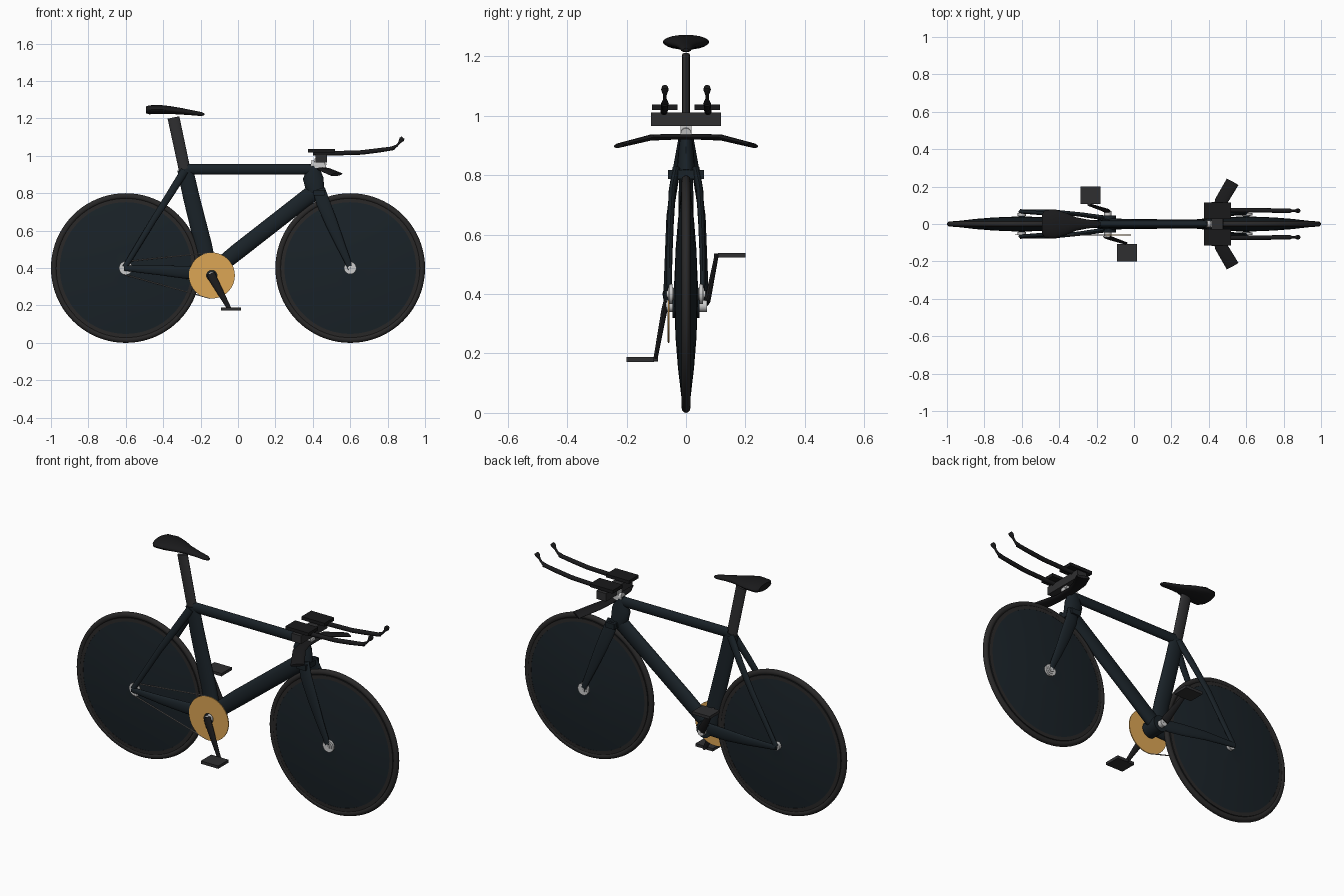
import bpy, bmesh, math
from mathutils import Vector

X, Y, Z = Vector((1, 0, 0)), Vector((0, 1, 0)), Vector((0, 0, 1))


def mat(name, r, g, b):
    m = bpy.data.materials.new(name)
    m.diffuse_color = (r, g, b, 1)
    return m


CARBON = mat("dark_frame", 0.010, 0.016, 0.021)
BLACK = mat("black", 0.010, 0.010, 0.011)
RUBBER = mat("rubber", 0.022, 0.021, 0.021)
GREY = mat("dark_grey", 0.028, 0.028, 0.030)
GOLD = mat("gold", 0.72, 0.38, 0.09)
SILVER = mat("silver", 0.6, 0.6, 0.62)
CHAIN = mat("chain_grey", 0.25, 0.23, 0.22)


def finish(name, bm, material, angle=40):
    bmesh.ops.recalc_face_normals(bm, faces=bm.faces[:])
    me = bpy.data.meshes.new(name)
    bm.to_mesh(me)
    bm.free()
    ob = bpy.data.objects.new(name, me)
    bpy.context.collection.objects.link(ob)
    me.materials.append(material)
    bpy.ops.object.select_all(action='DESELECT')
    ob.select_set(True)
    bpy.context.view_layer.objects.active = ob
    bpy.ops.object.shade_smooth_by_angle(angle=math.radians(angle))
    return ob


def bridge(bm, rings, closed):
    n = len(rings[0])
    pairs = list(zip(rings, rings[1:])) + ([(rings[-1], rings[0])] if closed else [])
    for a, b in pairs:
        for i in range(n):
            j = (i + 1) % n
            bm.faces.new((a[i], a[j], b[j], b[i]))


def tube(name, pts, material, ref=Y, n=16):
    """Oval tube; pts = (x, y, z, half size along ref, half size across)."""
    bm = bmesh.new()
    pos = [Vector(p[:3]) for p in pts]
    rings = []
    for k, p in enumerate(pts):
        t = (pos[min(k + 1, len(pts) - 1)] - pos[max(k - 1, 0)]).normalized()
        u = (ref - t * ref.dot(t)).normalized()
        v = t.cross(u)
        rings.append([bm.verts.new(pos[k] + u * p[3] * math.cos(a) + v * p[4] * math.sin(a))
                      for a in (2 * math.pi * i / n for i in range(n))])
    bridge(bm, rings, False)
    bm.faces.new(rings[0])
    bm.faces.new(rings[-1])
    return finish(name, bm, material)


def lathe(name, centre, profile, material, n=64):
    """Closed (radius, y) profile turned round a y axis."""
    bm = bmesh.new()
    c = Vector(centre)
    rings = []
    for i in range(n):
        a = 2 * math.pi * i / n
        rings.append([bm.verts.new(c + Vector((r * math.cos(a), y, r * math.sin(a)))) for r, y in profile])
    bridge(bm, rings, True)
    return finish(name, bm, material)


def cyl(name, centre, r, y0, y1, material, hole=0.002, n=32):
    return lathe(name, centre, [(hole, y0), (r, y0), (r, y1), (hole, y1)], material, n)


def box(name, lo, hi, material):
    bm = bmesh.new()
    bmesh.ops.create_cube(bm, size=1)
    for v in bm.verts:
        v.co = Vector([(l + h) / 2 + c * (h - l) for l, h, c in zip(lo, hi, v.co)])
    return finish(name, bm, material)


# wheels: lens shaped discs, rims, tyres
half = [(0.372, 0.012), (0.335, 0.017), (0.30, 0.021), (0.25, 0.027), (0.2, 0.031),
        (0.15, 0.035), (0.1, 0.037), (0.05, 0.039), (0.01, 0.042)]
disc = half + [(r, -y) for r, y in reversed(half)]
tyre = [(0.384 + 0.016 * math.cos(a), 0.0145 * math.sin(a))
        for a in (2 * math.pi * i / 12 for i in range(12))]
for end, x in (("rear", -0.6), ("front", 0.6)):
    c = (x, 0, 0.4)
    lathe(end + "_disc", c, disc, CARBON, 80)
    lathe(end + "_tyre", c, tyre, RUBBER, 80)
    lathe(end + "_rim", c, [(0.352, 0.0155), (0.372, 0.0145), (0.372, -0.0145), (0.352, -0.0155)], RUBBER, 80)
    cyl(end + "_axle", c, 0.012, -0.065, 0.065, SILVER)
    for s in (-1, 1):
        cyl(end + "_hub_cap", c, 0.022, s * 0.042, s * 0.06, SILVER)
        if end == "front":
            cyl("front_hub_ring", c, 0.033, s * 0.046, s * 0.058, SILVER, 0.02)

# main frame tubes
tube("seat_tube", [(-0.155, 0, 0.38, 0.03, 0.045), (-0.185, 0, 0.52, 0.022, 0.046),
                   (-0.25, 0, 0.78, 0.02, 0.044), (-0.283, 0, 0.93, 0.018, 0.042)], CARBON)
tube("top_tube", [(-0.27, 0, 0.928, 0.018, 0.028), (0.40, 0, 0.928, 0.018, 0.028)], CARBON)
tube("down_tube", [(-0.13, 0, 0.385, 0.03, 0.04), (0.0, 0, 0.49, 0.026, 0.044),
                   (0.41, 0, 0.81, 0.024, 0.044)], CARBON)
tube("head_tube", [(0.405, 0, 0.955, 0.016, 0.024), (0.404, 0, 0.93, 0.02, 0.035),
                   (0.402, 0, 0.88, 0.026, 0.055), (0.412, 0, 0.825, 0.03, 0.05),
                   (0.425, 0, 0.80, 0.03, 0.042)], CARBON)
cyl("bottom_bracket", (-0.14, 0, 0.365), 0.045, -0.045, 0.045, CARBON)
box("fork_crown", (0.405, -0.06, 0.787), (0.462, 0.06, 0.817), CARBON)

# paired stays and fork legs
for s in (-1, 1):
    tube("seat_stay", [(-0.285, s * 0.012, 0.92, 0.014, 0.022), (-0.36, s * 0.035, 0.80, 0.013, 0.02),
                       (-0.45, s * 0.055, 0.66, 0.011, 0.017), (-0.605, s * 0.066, 0.405, 0.01, 0.014)], CARBON)
    tube("chain_stay", [(-0.14, s * 0.03, 0.37, 0.013, 0.035), (-0.28, s * 0.05, 0.377, 0.012, 0.034),
                        (-0.42, s * 0.066, 0.388, 0.01, 0.026), (-0.61, s * 0.07, 0.4, 0.009, 0.014)], CARBON)
    tube("fork_leg", [(0.432, s * 0.032, 0.82, 0.014, 0.034), (0.455, s * 0.046, 0.75, 0.012, 0.037),
                      (0.50, s * 0.052, 0.64, 0.011, 0.033), (0.55, s * 0.056, 0.52, 0.01, 0.024),
                      (0.585, s * 0.056, 0.44, 0.009, 0.018), (0.60, s * 0.056, 0.392, 0.008, 0.013)], CARBON)

# drivetrain
BB = (-0.14, 0, 0.36)
lathe("chainring", BB, [(0.028, -0.061), (0.123, -0.061), (0.123, -0.056), (0.028, -0.056)], GOLD)
cyl("crank_spindle", BB, 0.02, -0.07, 0.07, SILVER)
cyl("rear_cog", (-0.6, 0, 0.4), 0.036, -0.06, -0.056, SILVER)
for z0, z1, x0 in ((0.436, 0.482, -0.59), (0.366, 0.238, -0.61)):
    tube("chain_run", [(x0, -0.0585, z0, 0.003, 0.003), (-0.15, -0.0585, z1, 0.003, 0.003)], CHAIN, n=8)
for side, s, px, pz in (("right", -1, -0.045, 0.18), ("left", 1, -0.24, 0.53)):
    tube(side + "_crank", [(-0.145, s * 0.068, 0.37, 0.009, 0.022), (-0.135 if s < 0 else -0.15, s * 0.073, 0.345 if s < 0 else 0.38, 0.01, 0.023),
                           (px, s * 0.103, pz, 0.007, 0.011)], BLACK)
    lo, hi = sorted((s * 0.108, s * 0.2))
    box(side + "_pedal", (px - 0.054 + 0.008, lo, pz - 0.008), (px + 0.054 + 0.008, hi, pz + 0.008), GREY)
    cyl(side + "_pedal_axle", (px, 0, pz), 0.007, s * 0.095, s * 0.15, GREY)

# seat post and saddle
tube("seat_post", [(-0.28, 0, 0.90, 0.013, 0.031), (-0.345, 0, 1.205, 0.013, 0.032)], GREY)
tube("saddle", [(-0.492, 0, 1.246, 0.055, 0.018), (-0.475, 0, 1.246, 0.075, 0.024),
                (-0.42, 0, 1.248, 0.078, 0.024), (-0.365, 0, 1.245, 0.06, 0.021),
                (-0.31, 0, 1.239, 0.036, 0.018), (-0.25, 0, 1.231, 0.024, 0.014),
                (-0.20, 0, 1.224, 0.019, 0.011), (-0.18, 0, 1.221, 0.01, 0.006)], BLACK, n=20)

# stem and base bar
tube("stem", [(0.39, 0, 0.955, 0.019, 0.022), (0.47, 0, 0.94, 0.018, 0.018)], SILVER)
box("stem_riser", (0.41, -0.018, 0.935), (0.465, 0.018, 0.985), SILVER)
tube("base_bar", [(0.527, -0.225, 0.9, 0.036, 0.008), (0.465, -0.12, 0.926, 0.034, 0.01),
                  (0.45, -0.05, 0.929, 0.028, 0.01), (0.45, 0.05, 0.929, 0.028, 0.01),
                  (0.465, 0.12, 0.926, 0.034, 0.01), (0.527, 0.225, 0.9, 0.036, 0.008)], BLACK, ref=X)

# arm rests and forward extensions
box("arm_rest_bracket", (0.415, -0.118, 0.965), (0.475, 0.118, 1.01), GREY)
for s in (-1, 1):
    lo, hi = sorted((s * 0.028, s * 0.115))
    box("arm_pad", (0.375, lo, 1.019), (0.518, hi, 1.037), BLACK)
    tube("extension_bar", [(0.40, s * 0.074, 1.012, 0.011, 0.011), (0.53, s * 0.074, 1.014, 0.012, 0.012),
                           (0.66, s * 0.073, 1.018, 0.012, 0.012), (0.75, s * 0.072, 1.029, 0.012, 0.012),
                           (0.835, s * 0.071, 1.041, 0.012, 0.01)], BLACK)
    tube("shifter", [(0.825, s * 0.071, 1.04, 0.013, 0.011), (0.85, s * 0.071, 1.055, 0.006, 0.006),
                     (0.862, s * 0.071, 1.07, 0.006, 0.006), (0.875, s * 0.071, 1.088, 0.013, 0.014),
                     (0.882, s * 0.071, 1.097, 0.01, 0.01)], BLACK)
